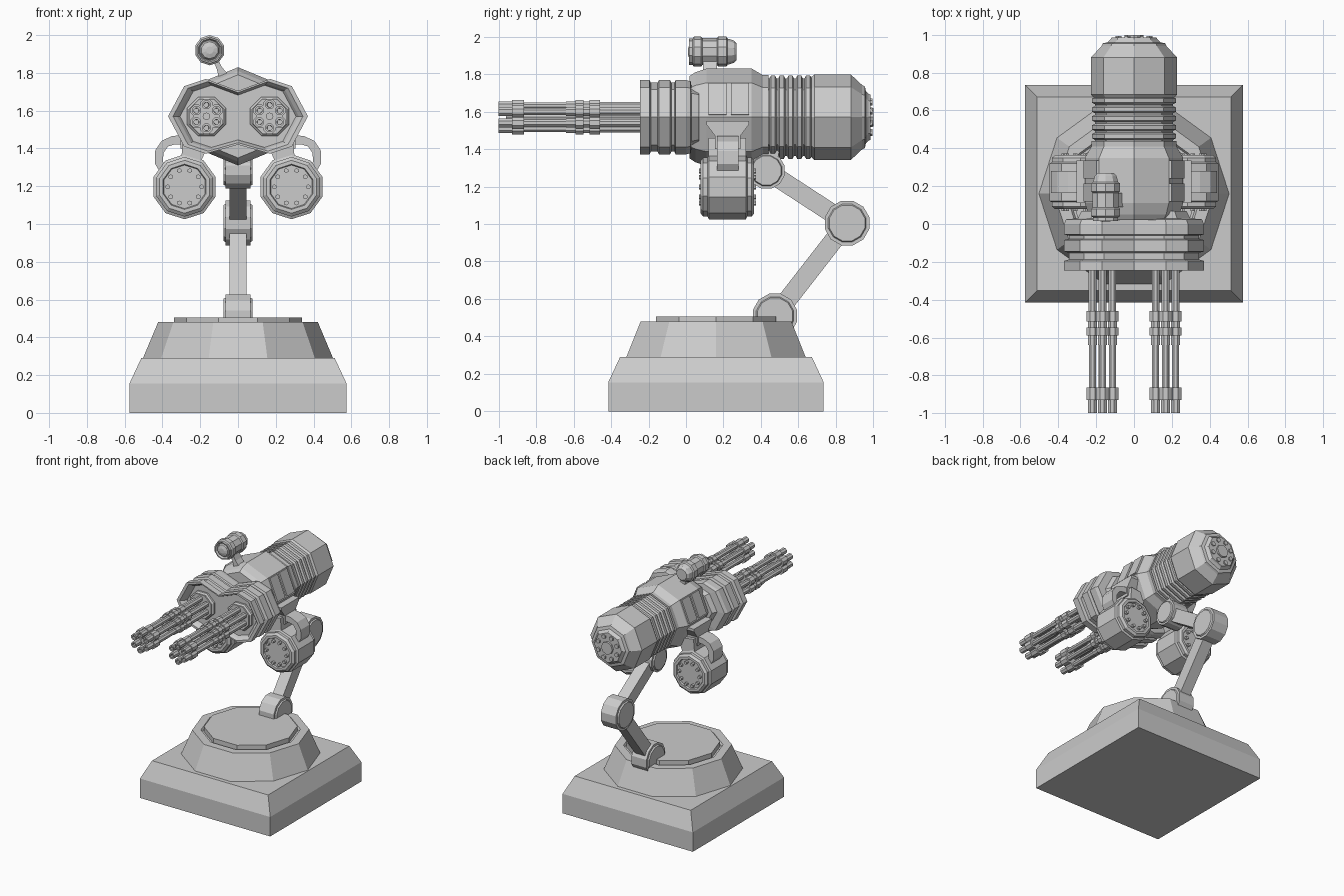
import bpy, bmesh
from math import sin, cos, pi, sqrt, hypot

GZ = 1.57   # height of the gun axis
BY = 0.16   # centre of the base


def loft(name, rings):
    """Skin a list of equal-length point rings and cap both ends."""
    bm = bmesh.new()
    vs = [[bm.verts.new(p) for p in r] for r in rings]
    n = len(vs[0])
    for a, b in zip(vs, vs[1:]):
        for i in range(n):
            j = (i + 1) % n
            bm.faces.new((a[i], a[j], b[j], b[i]))
    bm.faces.new(vs[0])
    bm.faces.new(vs[-1])
    bmesh.ops.recalc_face_normals(bm, faces=bm.faces)
    me = bpy.data.meshes.new(name)
    bm.to_mesh(me)
    bm.free()
    ob = bpy.data.objects.new(name, me)
    bpy.context.collection.objects.link(ob)
    return ob


def place(axis, t, u, v):
    return {'X': (t, u, v), 'Y': (u, t, v), 'Z': (u, v, t)}[axis]


def lathe(name, axis, c, prof, n, phase=0.0):
    """Turn (position, radius) pairs around an axis through c."""
    ang = [phase + 2 * pi * i / n for i in range(n)]
    return loft(name, [[place(axis, t, c[0] + r * sin(a), c[1] + r * cos(a)) for a in ang]
                       for t, r in prof])


def prism(name, axis, pts, lo, hi):
    return loft(name, [[place(axis, t, u, v) for u, v in pts] for t in (lo, hi)])


# Base: square plinth, ten-sided tier, turntable
lathe("plinth", 'Z', (0, BY), [(z, h * sqrt(2)) for z, h in
      ((0, .575), (.155, .575), (.29, .512))], 4, pi / 4)
lathe("base_tier", 'Z', (0, BY), [(.28, .505), (.29, .503), (.48, .423), (.48, .36), (.465, .35)],
      10, pi / 2)
lathe("turntable", 'Z', (0, BY), [(.46, .338), (.505, .338)], 10, pi / 2)

# Folding arm: joints and links
joints = {"lower": (.475, .51, .122), "elbow": (.86, 1.005, .123), "upper": (.43, 1.285, .1)}
for k, (y, z, r) in joints.items():
    lathe(k + "_joint", 'X', (y, z), [(-.076, r * .72), (-.076, r * .8), (-.066, r * .85), (-.066, r),
          (.066, r), (.066, r * .85), (.076, r * .8), (.076, r * .72)], 12, pi / 12)
for name, a, b in (("lower_arm", "lower", "elbow"), ("upper_arm", "elbow", "upper")):
    (y0, z0, _), (y1, z1, _) = joints[a], joints[b]
    d = hypot(y1 - y0, z1 - z0)
    ny, nz = -(z1 - z0) / d * .05, (y1 - y0) / d * .05
    prism(name, 'X', [(y0 + ny, z0 + nz), (y1 + ny, z1 + nz), (y1 - ny, z1 - nz), (y0 - ny, z0 - nz)],
          -.045, .045)
prism("arm_mount", 'X', [(.34, 1.4), (.34, 1.3), (.4, 1.22), (.48, 1.3), (.5, 1.4)], -.068, .068)

# Front housing: pinched cross-section lofted with grooves
half = [(0, .135), (.17, .198), (.285, .16), (.37, 0), (.285, -.16), (.17, -.198), (0, -.15)]
shape = half + [(-x, z) for x, z in half[-2:0:-1]]
sections = [(-.2, .83), (-.225, .87), (-.245, .93), (-.245, 1), (-.195, 1), (-.188, .93), (-.152, .93),
            (-.145, 1), (-.085, 1), (-.078, .93), (-.062, .93), (-.055, 1), (.0, 1), (.025, .97),
            (.03, .8), (.07, .75)]
loft("front_housing", [[(x * s, y, GZ + z * s) for x, z in shape] for y, s in sections])

# Main body: eight-sided, ribbed neck and rear motor pod
lathe("main_body", 'Y', (0, GZ), [(.02, .22), (.05, .24), (.11, .26), (.35, .26), (.41, .225),
      (.44, .225)], 8)
ribs = [(.42, .205)]
for i in range(5):
    y = .445 + i * .047
    ribs += [(y, .207), (y + .008, .222), (y + .03, .222), (y + .038, .207)]
lathe("ribbed_neck", 'Y', (0, GZ), ribs + [(.69, .207)], 8)
lathe("rear_pod", 'Y', (0, GZ), [(.67, .215), (.685, .228), (.88, .228), (.94, .172), (.955, .165),
      (.96, .14), (.975, .125), (.985, .12)], 8)
lathe("rear_cap", 'Y', (0, GZ), [(.97, .05), (1, .05)], 8)
for i in range(8):
    a = 2 * pi * (i + .5) / 8
    lathe("rear_bolt", 'Y', (.088 * sin(a), GZ + .088 * cos(a)), [(.97, .018), (.995, .018)], 6)

for s in (-1, 1):
    # Raised panels on the upper side faces of the body
    for y0, y1 in ((.12, .215), (.24, .335)):
        prism("body_panel", 'Y', [(s * .18, GZ + .18), (s * .198, GZ + .184), (s * .267, GZ + .015),
                                  (s * .25, GZ + .01)], y0, y1)

    # Rotary gun: mount, spindle, spacers and six bored barrels
    gx = s * .167
    lathe("gun_mount", 'Y', (gx, GZ), [(-.15, .112), (-.215, .112), (-.225, .1), (-.235, .1),
                                       (-.235, .09)], 8, pi / 8)
    lathe("gun_spindle", 'Y', (gx, GZ), [(-.96, .02), (-.15, .02)], 8)
    for y0, y1 in ((-.93, -.865), (-.59, -.548), (-.515, -.46)):
        lathe("barrel_spacer", 'Y', (gx, GZ), [(y0, .07), (y1, .07)], 12)
    for i in range(6):
        a = 2 * pi * i / 6
        prof = [(-.95, .013), (-1, .014), (-1, .025), (-.93, .025), (-.93, .034), (-.865, .034),
                (-.865, .02), (-.64, .02), (-.64, .025), (-.59, .025), (-.59, .034), (-.548, .034),
                (-.548, .025), (-.515, .025), (-.515, .034), (-.46, .034), (-.46, .022), (-.15, .022)]
        lathe("gun_barrel", 'Y', (gx + .061 * sin(a), GZ + .061 * cos(a)), prof, 8, pi / 8)

    # Ammunition drum with bolted faces
    dx, dz = s * .283, 1.197
    lathe("ammo_drum", 'Y', (dx, dz), [(.09, .115), (.078, .12), (.078, .14), (.092, .158), (.115, .158),
          (.122, .172), (.32, .172), (.327, .158), (.35, .158), (.364, .14), (.364, .12), (.352, .115)], 10)
    for i in range(10):
        a = 2 * pi * (i + .5) / 10
        for y in (.07, .345):
            lathe("drum_bolt", 'Y', (dx + .09 * sin(a), dz + .09 * cos(a)), [(y, .013), (y + .028, .013)], 6)

    # Curved feed chute, side bracket and inner hanger
    chute = [(.26, 1.475), (.35, 1.465), (.405, 1.44), (.438, 1.39), (.44, 1.32), (.41, 1.27),
             (.375, 1.28), (.397, 1.33), (.395, 1.375), (.372, 1.41), (.34, 1.42), (.26, 1.425)]
    prism("feed_chute", 'Y', [(s * x, z) for x, z in chute], .165, .28)
    prism("feed_bracket", 'X', [(.11, 1.55), (.335, 1.55), (.335, 1.53), (.29, 1.47), (.29, 1.4),
                                (.155, 1.4), (.155, 1.47), (.11, 1.53)], s * .17, s * .305)
    prism("drum_hanger", 'Y', [(s * .15, 1.44), (s * .29, 1.46), (s * .3, 1.35), (s * .2, 1.32)], .12, .32)

# Sensor pod on a short bent stalk
sx, sz = -.15, 1.92
lathe("sensor_pod", 'Y', (sx, sz), [(.035, .055), (.016, .062), (.016, .07), (.035, .07), (.042, .08),
      (.08, .08), (.087, .072), (.165, .072), (.172, .08), (.215, .08), (.222, .07), (.255, .06),
      (.27, .045)], 10)
lathe("sensor_lens", 'Y', (sx, sz), [(.012, .02), (.02, .045), (.04, .056)], 10)
prism("sensor_stalk", 'Y', [(-.135, 1.87), (-.105, 1.87), (-.085, 1.83), (-.05, 1.79), (-.1, 1.77),
                            (-.112, 1.82)], .09, .165)
